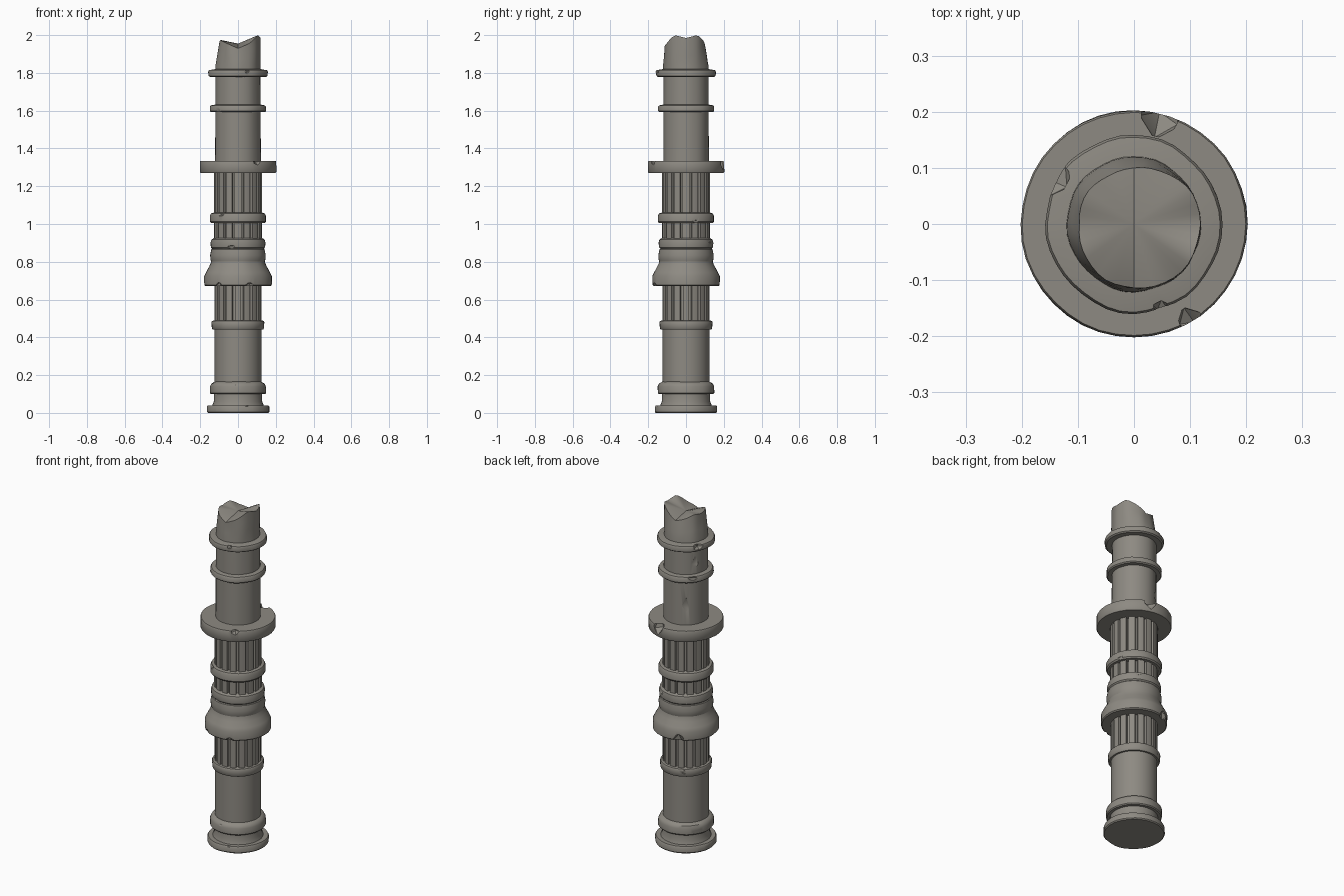
import bpy, bmesh, math, random
from mathutils import Vector, Matrix, noise

if "Cube" in bpy.data.objects:
    bpy.data.objects.remove(bpy.data.objects["Cube"])

random.seed(4)
stone = bpy.data.materials.new("weathered grey stone")
stone.diffuse_color = (0.27, 0.255, 0.225, 1)
stone.use_nodes = True
stone.node_tree.nodes["Principled BSDF"].inputs["Base Color"].default_value = stone.diffuse_color

TAU = 2 * math.pi
ROUND = [(TAU * i / 40, 0) for i in range(40)]
# sixteen narrow grooves: (angle, groove weight)
FLUTED = [(TAU * (i + f) / 16, w) for i in range(16)
          for f, w in ((0, 0), (0.2, 0), (0.35, 0), (0.39, 1), (0.61, 1), (0.65, 0), (0.8, 0))]


def finish(name, bm):
    bmesh.ops.recalc_face_normals(bm, faces=bm.faces)
    me = bpy.data.meshes.new(name)
    bm.to_mesh(me)
    bm.free()
    ob = bpy.data.objects.new(name, me)
    bpy.context.collection.objects.link(ob)
    me.materials.append(stone)
    return ob


def lathe(name, profile, pattern=ROUND, groove=0.0, wear=0.0, warp=None):
    """Closed solid turned about z from (radius, height) points."""
    bm = bmesh.new()
    rings = []
    for k, (r, z) in enumerate(profile):
        ring = []
        for a, w in pattern:
            n = noise.noise(Vector((2.2 * math.cos(a), 2.2 * math.sin(a), z * 9)))
            rr = r - groove * w + wear * n
            co = Vector((rr * math.cos(a), rr * math.sin(a), z))
            ring.append(bm.verts.new(warp(k, a, co) if warp else co))
        rings.append(ring)
    n = len(pattern)
    for lo, hi in zip(rings, rings[1:]):
        for i in range(n):
            bm.faces.new((lo[i], lo[(i + 1) % n], hi[(i + 1) % n], hi[i]))
    bm.faces.new(rings[0][::-1])
    if warp:
        c = bm.verts.new((0, 0, 1.955))
        for i in range(n):
            bm.faces.new((rings[-1][i], rings[-1][(i + 1) % n], c))
    else:
        bm.faces.new(rings[-1])
    return finish(name, bm)


def chip(ob, *hits):
    """Knock faceted notches out: (degrees, radius, z, radial, tangential, vertical size)."""
    cutters = []
    for deg, r, z, sr, st, sz in hits:
        bm = bmesh.new()
        bmesh.ops.create_icosphere(bm, subdivisions=1, radius=1)
        bm.transform(Matrix.Rotation(math.radians(deg), 4, 'Z') @ Matrix.Translation((r, 0, z))
                     @ Matrix.Diagonal((sr, st, sz, 1)) @ Matrix.Rotation(random.uniform(0, 1), 4, 'X'))
        c = finish("chip_cutter", bm)
        c.hide_render = True
        cutters.append(c)
        m = ob.modifiers.new("chip", 'BOOLEAN')
        m.operation, m.solver, m.object = 'DIFFERENCE', 'EXACT', c
    dg = bpy.context.evaluated_depsgraph_get()
    dg.update()
    me = bpy.data.meshes.new_from_object(ob.evaluated_get(dg))
    ob.modifiers.clear()
    ob.data = me
    for c in cutters:
        bpy.data.objects.remove(c)


# foot and lower shaft
foot = lathe("foot_disc", [(.160, 0), (.165, .006), (.165, .032), (.160, .040)], wear=.004)
chip(foot, (160, .19, .035, .05, .06, .03), (215, .185, .0, .035, .05, .025),
     (285, .185, .045, .035, .04, .02))
lathe("foot_neck", [(.138, .035), (.128, .06), (.128, .105)])
base_ring = lathe("base_ring", [(.144, .10), (.149, .106), (.149, .140), (.142, .155), (.125, .165)], wear=.004)
chip(base_ring, (150, .165, .11, .03, .05, .03), (265, .165, .16, .025, .035, .03))
lathe("lower_shaft", [(.124, .15), (.124, .45)])
lower_band = lathe("lower_band", [(.134, .442), (.138, .448), (.140, .48), (.136, .487), (.122, .490)], wear=.002)
chip(lower_band, (120, .155, .47, .022, .03, .02))
lathe("lower_flutes", [(.125, .47), (.125, .69)], FLUTED, .018)

# flared collar and bulging drum
collar = lathe("flared_collar", [(.172, .672), (.178, .678), (.178, .725), (.168, .745), (.152, .775),
                                 (.143, .795), (.141, .805)], wear=.003)
chip(collar, (112, .195, .68, .04, .04, .04), (290, .19, .67, .03, .035, .025),
     (235, .19, .675, .025, .03, .02))
lathe("drum", [(.138, .79), (.145, .81), (.147, .835), (.141, .865), (.130, .875)], wear=.002)
waist = lathe("waist_ring", [(.136, .868), (.143, .876), (.145, .900), (.140, .918), (.126, .926)], wear=.003)
chip(waist, (255, .157, .875, .022, .035, .018), (60, .157, .91, .02, .03, .018))
lathe("middle_flutes", [(.128, .91), (.128, 1.02)], FLUTED, .018)
middle_ring = lathe("middle_ring", [(.142, 1.004), (.148, 1.012), (.148, 1.045), (.142, 1.056), (.128, 1.060)],
                    wear=.003)
chip(middle_ring, (232, .160, 1.055, .025, .035, .02), (20, .162, 1.01, .022, .03, .02))
lathe("upper_flutes", [(.127, 1.05), (.127, 1.29)], FLUTED, .018)

# wide capital disc
disc = lathe("wide_disc", [(.198, 1.270), (.202, 1.276), (.202, 1.328), (.199, 1.334)], wear=.002)
chip(disc, (76, .205, 1.345, .052, .040, .065), (300, .205, 1.34, .035, .025, .03))

# upper shaft and rings
shaft = lathe("upper_shaft", [(.121, 1.32), (.119, 1.60), (.118, 1.80)], wear=.003)
chip(shaft, (150, .135, 1.70, .025, .035, .05), (125, .13, 1.45, .016, .03, .06))
ring_a = lathe("upper_ring", [(.142, 1.592), (.148, 1.598), (.148, 1.620), (.143, 1.628), (.120, 1.632)], wear=.004)
chip(ring_a, (140, .165, 1.625, .03, .04, .022), (225, .165, 1.60, .024, .04, .02))
ring_b = lathe("top_ring", [(.148, 1.778), (.156, 1.784), (.158, 1.806), (.154, 1.814), (.120, 1.820)], wear=.006)
chip(ring_b, (150, .165, 1.815, .032, .035, .03), (123, .18, 1.80, .026, .04, .05),
     (288, .165, 1.815, .024, .018, .02))

# broken stump: rim height and inward lean every 30 degrees
RIM = [1.985, 2.0, 1.97, 1.935, 1.95, 1.975, 1.965, 1.972, 1.955, 1.93, 1.955, 2.0]
LEAN = [1.0, .98, .90, .84, .82, .84, .82, .86, .94, .97, 1.0, 1.0]


def pick(table, a):
    t = a / TAU * 12
    i, f = int(t) % 12, t - int(t)
    return table[i] * (1 - f) + table[(i + 1) % 12] * f


def broken(k, a, co):
    t = max(0, k - 1) / 3
    lean = 1 + (pick(LEAN, a) - 1) * t
    return Vector((co.x * lean, co.y * lean, 1.80 if k == 0 else 1.84 + (pick(RIM, a) - 1.84) * t))


lathe("broken_stump", [(.121, 1.80), (.119, 1.84), (.119, 1.88), (.119, 1.92), (.119, 1.96)],
      wear=.004, warp=broken)

# smooth shading with crisp edges
for ob in bpy.context.scene.objects:
    ob.select_set(True)
    bpy.context.view_layer.objects.active = ob
bpy.ops.object.shade_smooth_by_angle(angle=math.radians(35))
